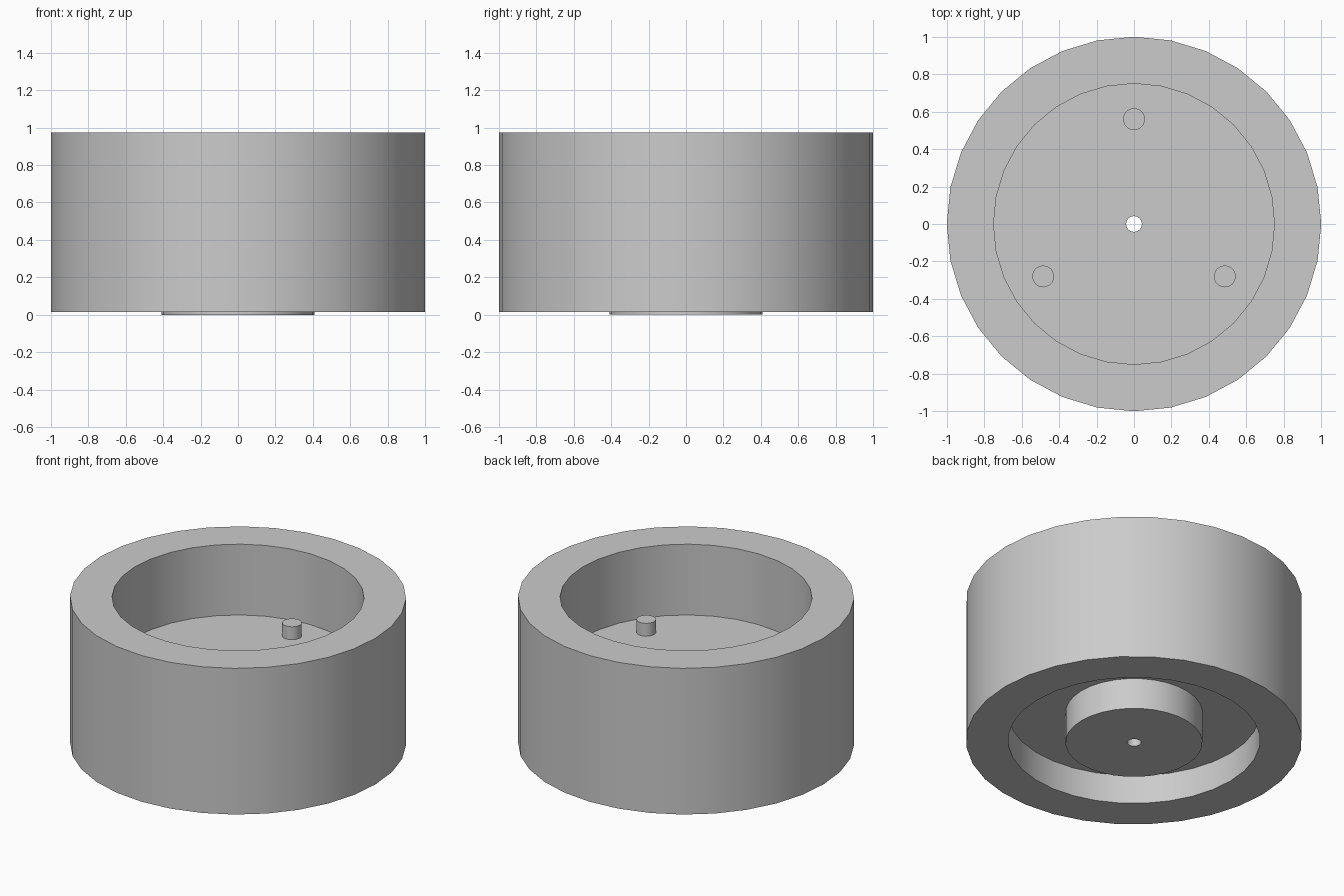
import bpy
import bmesh
from math import cos, sin, pi, radians

if "Cube" in bpy.data.objects:
    bpy.data.objects.remove(bpy.data.objects["Cube"], do_unlink=True)

BOTTOM, TOP = 0.015, 0.975
WEB_LOW, WEB_HIGH = 0.205, 0.51

grey = bpy.data.materials.new("light grey")
grey.use_nodes = True
grey.diffuse_color = (0.6, 0.6, 0.6, 1)
grey.node_tree.nodes["Principled BSDF"].inputs["Base Color"].default_value = (0.6, 0.6, 0.6, 1)


def finish(obj):
    """Apply the material and smooth the round walls only."""
    obj.data.materials.append(grey)
    bpy.ops.object.select_all(action="DESELECT")
    obj.select_set(True)
    bpy.context.view_layer.objects.active = obj
    bpy.ops.object.shade_smooth_by_angle(angle=radians(30))


def lathe(name, profile, sides=32):
    """Turn a closed (radius, height) profile around the z axis."""
    bm = bmesh.new()
    rings = [[bm.verts.new((r * cos(2 * pi * i / sides), r * sin(2 * pi * i / sides), z))
              for i in range(sides)] for r, z in profile]
    for a, b in zip(rings, rings[1:] + rings[:1]):
        for i in range(sides):
            j = (i + 1) % sides
            bm.faces.new((a[i], a[j], b[j], b[i]))
    bmesh.ops.recalc_face_normals(bm, faces=bm.faces)
    mesh = bpy.data.meshes.new(name)
    bm.to_mesh(mesh)
    bm.free()
    obj = bpy.data.objects.new(name, mesh)
    bpy.context.collection.objects.link(obj)
    finish(obj)


# Outer tyre sleeve
lathe("tyre", [(0.85, BOTTOM), (1, BOTTOM), (1, TOP), (0.85, TOP)])

# Wheel: rim, web and hub with a bored axle hole
lathe("wheel", [
    (0.042, 0), (0.408, 0), (0.408, WEB_LOW), (0.75, WEB_LOW),
    (0.75, BOTTOM), (0.85, BOTTOM), (0.85, TOP), (0.75, TOP),
    (0.75, WEB_HIGH), (0.042, WEB_HIGH),
])

# Three pegs standing on the web
PEG_HEIGHT = 0.085
for k in range(3):
    angle = radians(90 + 120 * k)
    bpy.ops.mesh.primitive_cylinder_add(
        vertices=32, radius=0.058, depth=PEG_HEIGHT,
        location=(0.56 * cos(angle), 0.56 * sin(angle), WEB_HIGH + PEG_HEIGHT / 2))
    peg = bpy.context.object
    peg.name = f"peg_{k + 1}"
    finish(peg)
